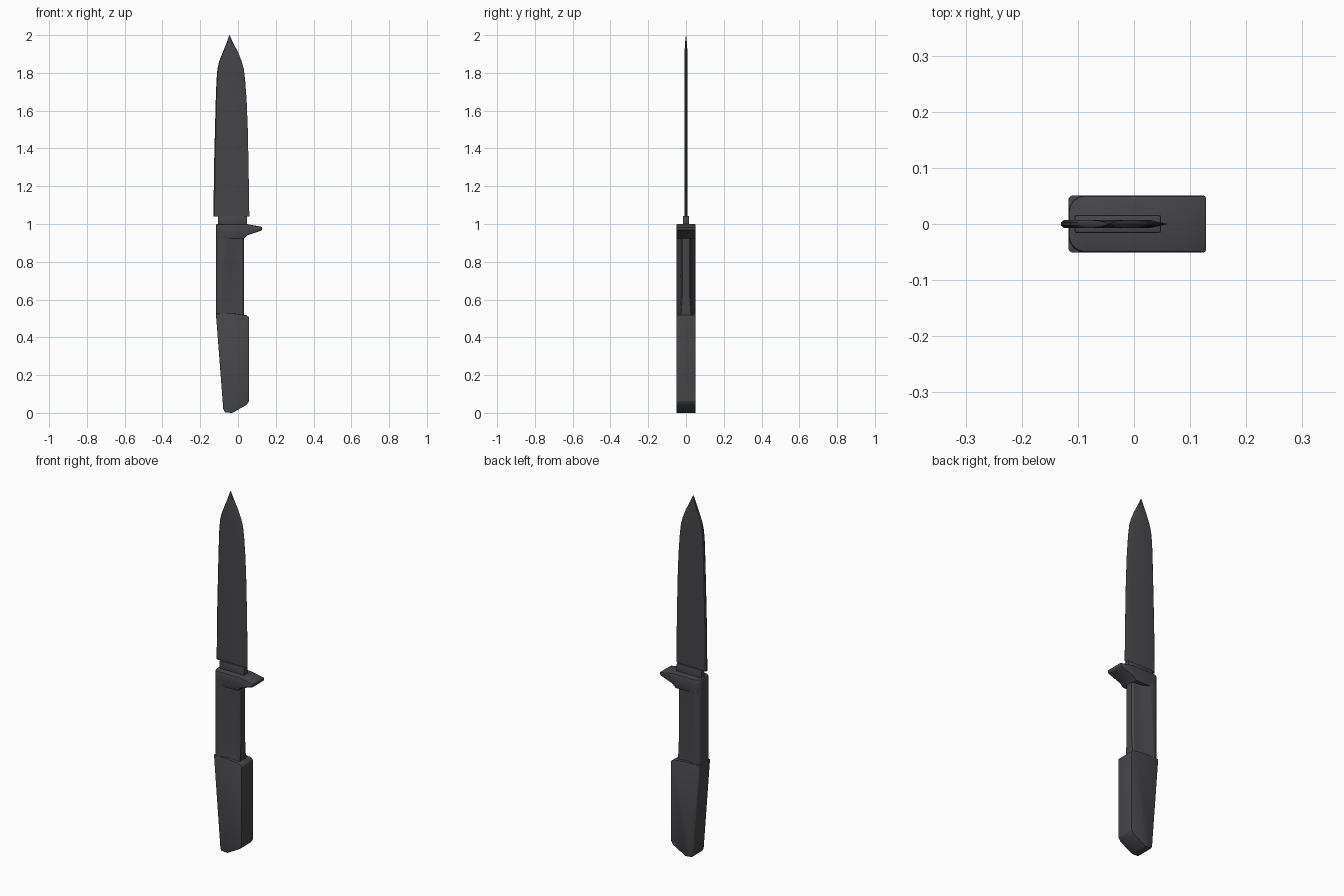
import bpy, bmesh
from math import cos, sin, radians

if "Cube" in bpy.data.objects:
    bpy.data.objects.remove(bpy.data.objects["Cube"], do_unlink=True)

grey = bpy.data.materials.new("charcoal grey")
grey.use_nodes = True
colour = (0.062, 0.061, 0.066, 1)
grey.diffuse_color = colour
grey.node_tree.nodes["Principled BSDF"].inputs["Base Color"].default_value = colour

HALF = 0.051      # half thickness of the handle
ROUND = 0.03      # corner radius along the handle spine


def finish(bm, name):
    bmesh.ops.remove_doubles(bm, verts=bm.verts, dist=0.0001)
    bmesh.ops.recalc_face_normals(bm, faces=bm.faces)
    mesh = bpy.data.meshes.new(name)
    bm.to_mesh(mesh)
    bm.free()
    mesh.materials.append(grey)
    obj = bpy.data.objects.new(name, mesh)
    bpy.context.collection.objects.link(obj)
    bpy.ops.object.select_all(action='DESELECT')
    obj.select_set(True)
    bpy.context.view_layer.objects.active = obj
    bpy.ops.object.shade_smooth_by_angle(angle=radians(30))


def prism(name, outline, half, spine_x=None, soft=0.006):
    """Side outline extruded through y, with a wide rounded spine and soft edges."""
    bm = bmesh.new()
    front = [bm.verts.new((x, -half, z)) for x, z in outline]
    back = [bm.verts.new((x, half, z)) for x, z in outline]
    bm.faces.new(front)
    bm.faces.new(back[::-1])
    for i in range(len(outline)):
        j = (i + 1) % len(outline)
        bm.faces.new((front[i], back[i], back[j], front[j]))
    bmesh.ops.recalc_face_normals(bm, faces=bm.faces)
    if spine_x is not None:
        spine = [e for e in bm.edges
                 if all(v.co.x < spine_x for v in e.verts)
                 and abs(e.verts[0].co.y - e.verts[1].co.y) < 0.001]
        bmesh.ops.bevel(bm, geom=spine, offset=ROUND, offset_type='OFFSET',
                        segments=4, profile=0.5, affect='EDGES', clamp_overlap=True)
    sharp = [e for e in bm.edges if e.calc_face_angle(0) > radians(32)]
    bmesh.ops.bevel(bm, geom=sharp, offset=soft, offset_type='OFFSET',
                    segments=2, profile=0.5, affect='EDGES', clamp_overlap=True)
    finish(bm, name)


def loft(name, sections):
    """Skin over sections given as (z, half profile), mirrored across y."""
    bm = bmesh.new()
    rings = []
    for z, pts in sections:
        ring = pts + [(x, -y) for x, y in reversed(pts)]
        rings.append([bm.verts.new((x, y, z)) for x, y in ring])
    n = len(rings[0])
    for a, b in zip(rings, rings[1:]):
        for i in range(n):
            j = (i + 1) % n
            bm.faces.new((a[i], a[j], b[j], b[i]))
    bm.faces.new(rings[0])
    bm.faces.new(rings[-1][::-1])
    finish(bm, name)


# Blade: rounded spine on the left, ground edge on the right
def blade_section(spine, edge):
    w = edge - spine
    t = 0.0075 * min(1, w / 0.05)
    return [(spine, 0.4 * t), (spine + 0.03 * w, t),
            (edge - 0.17 * w, t), (edge, 0.05 * t)]


blade_rows = [(1.04, -0.13, 0.06), (1.3, -0.127, 0.056), (1.5, -0.122, 0.052),
              (1.65, -0.118, 0.046), (1.76, -0.114, 0.038), (1.82, -0.109, 0.031),
              (1.86, -0.10, 0.02), (1.91, -0.08, 0.0), (1.96, -0.06, -0.026),
              (2.0, -0.0465, -0.0445)]
loft("blade", [(z, blade_section(s, e)) for z, s, e in blade_rows])

# Collar between blade and guard
prism("blade_collar", [(-0.106, 0.98), (0.048, 0.98), (0.048, 1.043), (-0.106, 1.043)],
      0.016, soft=0.004)

# Guard with a finger stop
prism("guard", [(-0.117, 0.92), (0.03, 0.92), (0.05, 0.94), (0.126, 0.966),
                (0.13, 0.984), (0.045, 1.0), (-0.117, 1.0)], HALF, spine_x=-0.1)


# Scooped upper grip: full-width spine, thin finger side
def grip_section(lip, waist):
    c = -0.117 + ROUND
    pts = [(c + ROUND * cos(radians(a)), HALF - ROUND + ROUND * sin(radians(a)))
           for a in (180, 157, 135, 112, 90)]
    return pts + [(lip, HALF), (lip + 0.035, waist), (0.022, waist - 0.006),
                  (0.031, waist - 0.013)]


loft("upper_grip", [(0.5, grip_section(-0.084, 0.042)), (0.53, grip_section(-0.084, 0.038)),
                    (0.62, grip_section(-0.08, 0.032)), (0.95, grip_section(-0.06, 0.032))])

# Lower grip with a slanted butt
prism("lower_grip", [(-0.117, 0.525), (-0.078, 0.02), (-0.068, 0.002), (-0.03, 0.0),
                     (0.045, 0.042), (0.058, 0.062), (0.059, 0.505), (0.045, 0.517),
                     (-0.03, 0.527)], HALF, spine_x=-0.077, soft=0.007)
